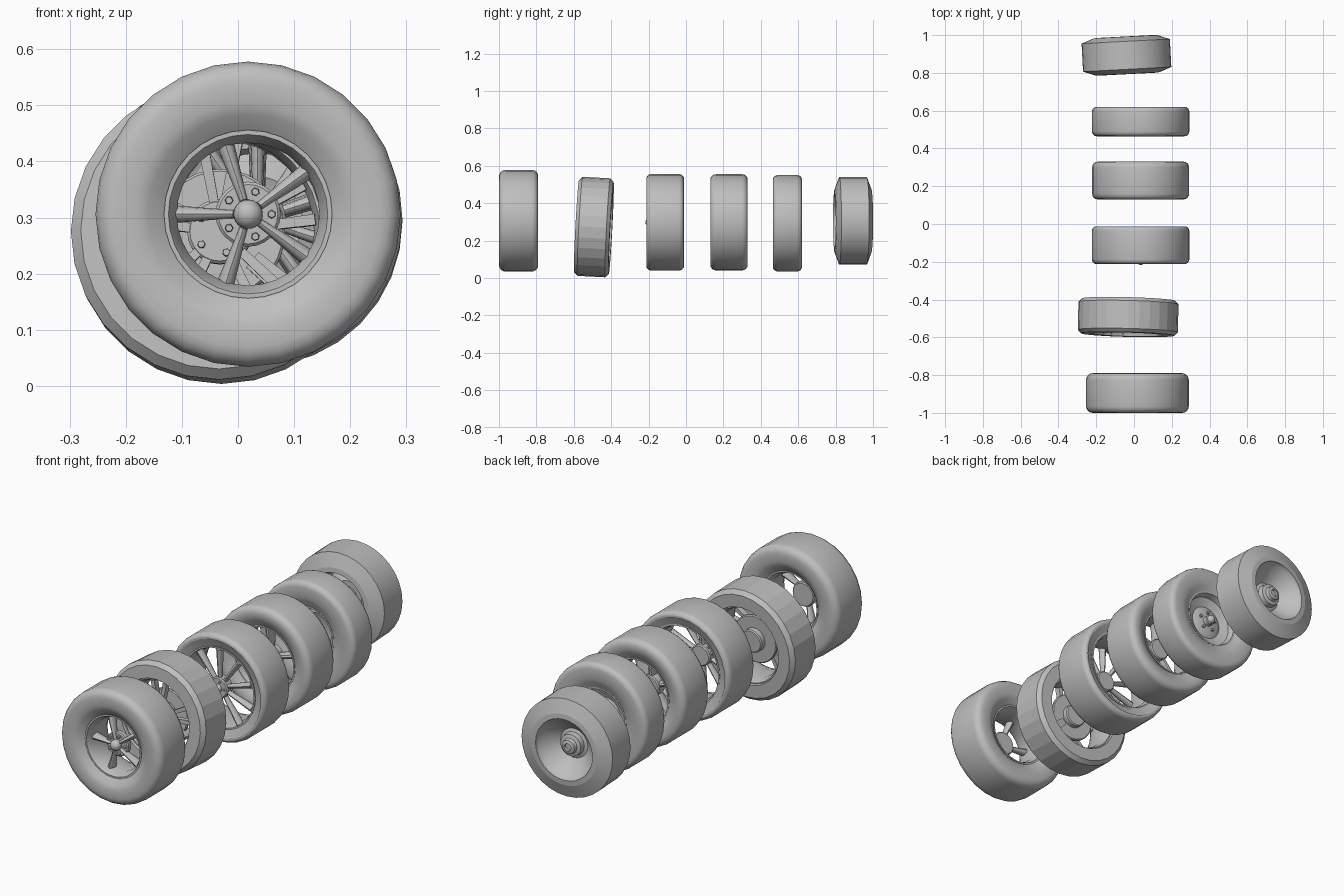
import bpy, bmesh
from math import radians, pi, cos, sin
from mathutils import Matrix, Vector

if "Cube" in bpy.data.objects:
    bpy.data.objects.remove(bpy.data.objects["Cube"])

grey = bpy.data.materials.new("plain grey")
grey.use_nodes = True
grey.diffuse_color = (0.52, 0.52, 0.52, 1)
bsdf = grey.node_tree.nodes["Principled BSDF"]
bsdf.inputs["Base Color"].default_value = grey.diffuse_color
bsdf.inputs["Roughness"].default_value = 0.7


def finish(bm, name, place, sharp=35):
    """Turn a bmesh into a smooth grey object with sharp creases."""
    bmesh.ops.remove_doubles(bm, verts=bm.verts, dist=1e-5)
    bmesh.ops.recalc_face_normals(bm, faces=bm.faces)
    mesh = bpy.data.meshes.new(name)
    bm.to_mesh(mesh)
    bm.free()
    mesh.materials.append(grey)
    for p in mesh.polygons:
        p.use_smooth = True
    mesh.set_sharp_from_angle(angle=radians(sharp))
    ob = bpy.data.objects.new(name, mesh)
    bpy.context.collection.objects.link(ob)
    ob.matrix_world = place
    return ob


def lathe(name, place, profile, sides=32, sharp=35):
    """Spin a closed (radius, depth) outline round the axle, which lies on y."""
    bm = bmesh.new()
    verts = [bm.verts.new((r, y, 0)) for r, y in profile]
    edges = [bm.edges.new((verts[i - 1], v)) for i, v in enumerate(verts)]
    bmesh.ops.spin(bm, geom=verts + edges, cent=(0, 0, 0), axis=(0, 1, 0),
                   angle=2 * pi, steps=sides, use_merge=True)
    bmesh.ops.dissolve_degenerate(bm, edges=bm.edges, dist=1e-5)
    return finish(bm, name, place, sharp)


def turn(angle):
    return Matrix.Rotation(-radians(angle), 4, 'Y')


def spokes(name, place, angles, start, end, depth=0.6, sides=12):
    """Tapered spokes; start and end are (radius, y, half width)."""
    bm = bmesh.new()
    a, b = Vector((start[0], start[1], 0)), Vector((end[0], end[1], 0))
    lean = (b - a).to_track_quat('Z', 'Y').to_matrix().to_4x4()
    flat = Matrix.Diagonal((1, depth, 1, 1))
    spin45 = Matrix.Rotation(pi / 4 if sides == 4 else 0, 4, 'Z')
    for ang in angles:
        m = turn(ang) @ Matrix.Translation((a + b) / 2) @ lean @ flat @ spin45
        bmesh.ops.create_cone(bm, cap_ends=True, segments=sides, radius1=start[2],
                              radius2=end[2], depth=(b - a).length, matrix=m)
    return finish(bm, name, place)


def lugs(name, place, count, radius, y, size, first=0):
    """Ring of six-sided nuts."""
    bm = bmesh.new()
    for i in range(count):
        m = (turn(first + 360 * i / count) @ Matrix.Translation((radius, y, 0))
             @ Matrix.Rotation(pi / 2, 4, 'X'))
        bmesh.ops.create_cone(bm, cap_ends=True, segments=6, radius1=size,
                              radius2=size * 0.8, depth=size * 2, matrix=m)
    return finish(bm, name, place)


def ball(name, place, radius, y):
    bm = bmesh.new()
    bmesh.ops.create_uvsphere(bm, u_segments=20, v_segments=12, radius=radius,
                              matrix=Matrix.Translation((0, y, 0)))
    return finish(bm, name, place)


def disc(name, place, radius, y0, y1, sides=24):
    c = min(0.005, (y1 - y0) / 4)
    return lathe(name, place, [(0, y0), (radius - c, y0), (radius, y0 + c),
                               (radius, y1 - c), (radius - c, y1), (0, y1)], sides)


def tyre_outline(inner, outer, half, corner, bead):
    """Rounded tyre section, mirrored front to back."""
    side = [(inner, bead - half), (inner + 0.03, 0.008 - half), (inner + 0.05, -half)]
    for i in range(5):
        t = i * pi / 8
        side.append((outer - corner + corner * sin(t), corner - half - corner * cos(t)))
    return side + [(r, -y) for r, y in reversed(side)]


def barrel(name, place, radius, lip, front, back, sides=32):
    """Open rim tube with flared lips."""
    t = 0.006
    return lathe(name, place, [
        (lip, front), (lip - 0.008, front), (radius, front + 0.03), (radius, back - 0.03),
        (lip - 0.008, back), (lip, back), (radius + t, back - 0.025),
        (radius + t, front + 0.035)], sides)


def hub_at(x, y, z, tilt=0, yaw=0):
    return (Matrix.Translation((x, y, z)) @ Matrix.Rotation(radians(yaw), 4, 'Z')
            @ Matrix.Rotation(radians(tilt), 4, 'X'))


def ring(count, first=0):
    return [first + 360 * i / count for i in range(count)]


# First wheel: five round spokes, ball hub and nuts
w = hub_at(0.018, -0.895, 0.306)
lathe("five_spoke_tyre", w, tyre_outline(0.148, 0.272, 0.105, 0.035, 0.03), 28)
barrel("five_spoke_rim", w, 0.127, 0.15, -0.08, 0.08)
spokes("five_spoke_spokes", w, ring(5, 36), (0.025, -0.05, 0.012), (0.13, -0.03, 0.026))
disc("five_spoke_hub", w, 0.058, -0.05, -0.02)
lugs("five_spoke_nuts", w, 5, 0.042, -0.055, 0.008)
ball("five_spoke_cap", w, 0.026, -0.058)

# Second wheel: flat-sided tyre, paired spokes and brake
w = hub_at(-0.031, -0.4925, 0.272, -3, -1.5)
side = [(0.182, -0.07), (0.187, -0.0925), (0.247, -0.0925), (0.265, -0.074)]
lathe("flat_tyre", w, side + [(r, -y) for r, y in reversed(side)], 28, 10)
barrel("flat_tyre_rim", w, 0.168, 0.187, -0.08, 0.08)
pairs = [a + d for a in ring(5, 18) for d in (-11, 11)]
spokes("paired_spokes", w, pairs, (0.04, -0.055, 0.016), (0.172, -0.06, 0.02), 0.7, 4)
disc("paired_spoke_hub", w, 0.058, -0.068, -0.035)
lugs("paired_spoke_nuts", w, 5, 0.04, -0.07, 0.008)
disc("brake_disc", w, 0.115, -0.005, 0.012, 32)
disc("brake_hub", w, 0.055, -0.04, 0.04)
spokes("brake_caliper", w, [-40], (0.075, 0.003, 0.035), (0.14, 0.003, 0.04), 0.7, 4)

# Third wheel: ten slim spokes on a large rim
w = hub_at(0.035, -0.112, 0.2975)
lathe("many_spoke_tyre", w, tyre_outline(0.192, 0.258, 0.1, 0.025, 0.02), 32)
barrel("many_spoke_rim", w, 0.178, 0.196, -0.088, 0.085)
spokes("many_spokes", w, ring(10, 18), (0.03, -0.072, 0.012), (0.185, -0.075, 0.021), 0.7)
disc("many_spoke_hub", w, 0.05, -0.09, -0.045)
lugs("many_spoke_nuts", w, 5, 0.032, -0.09, 0.006)
ball("many_spoke_cap", w, 0.02, -0.085)

# Fourth wheel: deep-set spokes
w = hub_at(0.035, 0.23, 0.2975)
lathe("deep_tyre", w, tyre_outline(0.16, 0.257, 0.1, 0.03, 0.025), 32)
barrel("deep_rim", w, 0.145, 0.164, -0.082, 0.082)
spokes("deep_spokes", w, ring(5, 90), (0.03, -0.03, 0.025), (0.15, -0.03, 0.034), 0.5)
disc("deep_hub", w, 0.052, -0.05, 0.0)
lugs("deep_nuts", w, 5, 0.034, -0.052, 0.007)

# Fifth wheel: narrow tyre with a solid dish facing back
w = hub_at(0.035, 0.5425, 0.2925)
lathe("narrow_tyre", w, tyre_outline(0.135, 0.258, 0.078, 0.026, 0.02), 32)
barrel("narrow_rim", w, 0.122, 0.14, -0.062, 0.062)
lathe("narrow_dish", w, [(0, 0.03), (0.055, 0.03), (0.08, 0.018), (0.126, 0.035),
                         (0.126, 0.025), (0.08, 0.008), (0.055, 0.018), (0, 0.018)])
lugs("narrow_nuts", w, 5, 0.045, 0.034, 0.008, 90)
disc("narrow_hub", w, 0.024, -0.01, 0.055, 20)
ball("narrow_cap", w, 0.02, 0.055)

# Sixth wheel: cone-sided tyre with a stepped bowl and hub
w = hub_at(-0.04, 0.893, 0.305, 0, 3)
side = [(0.138, -0.07), (0.146, -0.1), (0.17, -0.098), (0.234, -0.074)]
lathe("cone_tyre", w, side + [(r, -y) for r, y in reversed(side)], 32, 12)
lathe("cone_bowl", w, [(0.146, 0.095), (0.128, 0.06), (0.07, 0.015), (0.055, 0.02),
                       (0.052, 0.045), (0.036, 0.05), (0.032, 0.066), (0.018, 0.07),
                       (0.016, 0.06), (0, 0.06), (0, 0.0), (0.07, 0.0),
                       (0.12, 0.04), (0.13, -0.05), (0.142, -0.085), (0.15, -0.07)])
disc("cone_inner_hub", w, 0.045, -0.04, 0.005, 20)
